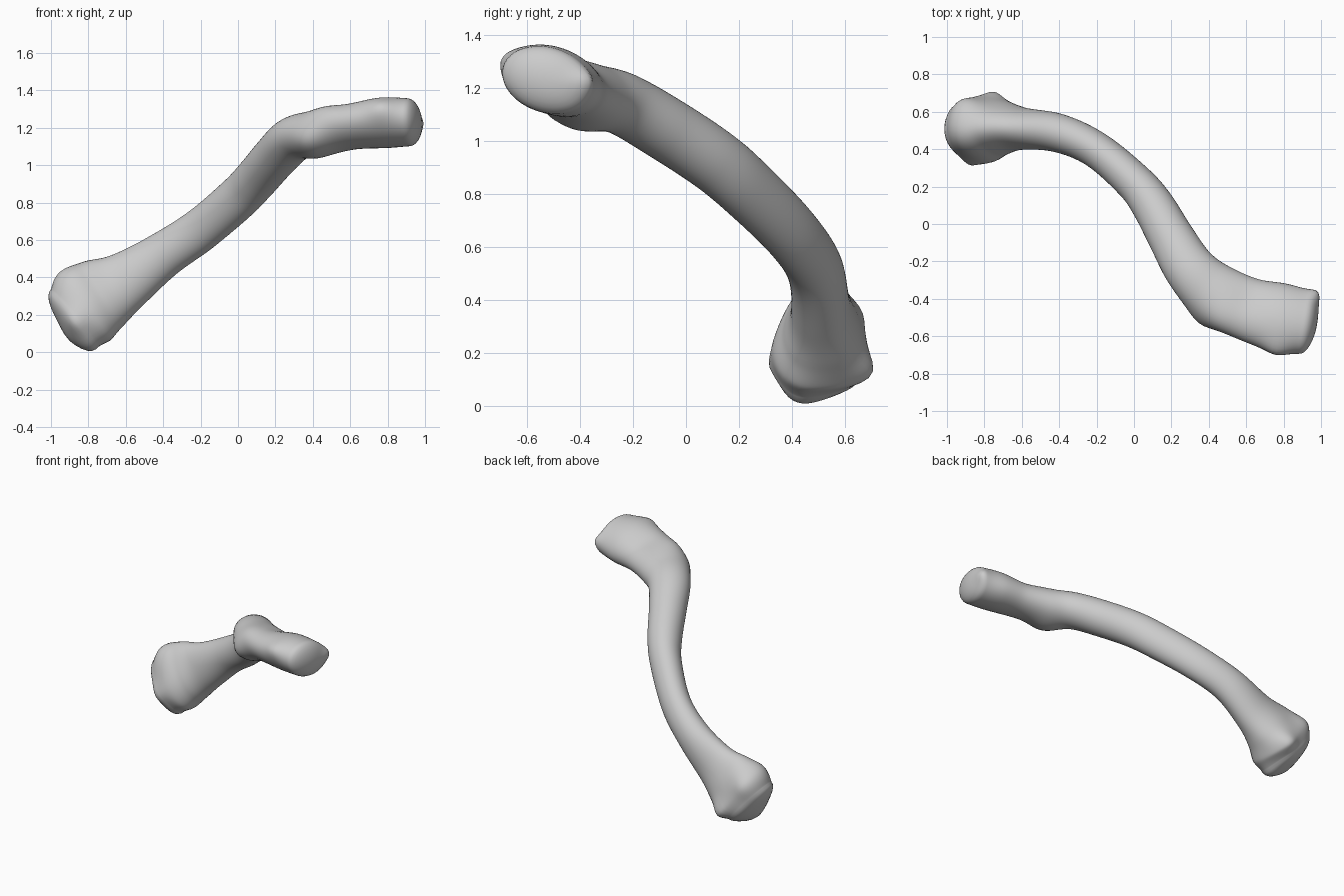
import bpy, bmesh, math
from mathutils import Vector

old = bpy.data.objects.get("Cube")
if old:
    bpy.data.objects.remove(old, do_unlink=True)

SIDES, STEPS = 48, 8

# Sections along the shaft: centre x, y, z, half width, half height, roll, three-cornered amount
STATIONS = [
    (-.87, .50, .185, .165, .19, 0, .05),
    (-.81, .505, .235, .175, .225, 0, .07),
    (-.72, .515, .295, .145, .20, 0, .06),
    (-.60, .51, .375, .112, .16, 0, .03),
    (-.40, .485, .52, .103, .124, 0, 0),
    (-.20, .395, .655, .097, .118, 0, 0),
    (0, .225, .825, .103, .12, 0, 0),
    (.10, .10, .93, .113, .12, 0, 0),
    (.20, -.075, 1.045, .123, .12, 0, 0),
    (.30, -.24, 1.14, .138, .118, -6, 0),
    (.42, -.355, 1.17, .157, .12, -11, 0),
    (.60, -.45, 1.205, .172, .115, -17, 0),
    (.78, -.50, 1.227, .19, .127, -19, 0),
    (.91, -.525, 1.23, .175, .123, -17, 0),
]

# Bony bumps and hollows: place, radius, push
BUMPS = [
    ((-.88, .34, .17), .07, (0, -.025, -.01)),
    ((-.74, .66, .14), .07, (0, .035, -.01)),
    ((-.82, .43, .04), .10, (.01, -.01, -.04)),
    ((-.91, .46, .09), .10, (-.01, 0, -.025)),
    ((-.92, .60, .36), .11, (0, .05, 0)),
    ((-.80, .50, .48), .10, (0, 0, .01)),
    ((.40, -.43, 1.06), .10, (0, 0, -.02)),
    ((.37, -.50, 1.13), .10, (-.01, -.035, -.01)),
    ((.45, -.50, 1.27), .10, (0, -.01, .015)),
    ((.98, -.36, 1.22), .06, (.025, .01, .01)),
    ((.76, -.67, 1.30), .07, (0, -.02, .01)),
    ((.62, -.40, 1.31), .09, (0, 0, -.01)),
]


def spline(a, b, c, d, t):
    """Smooth blend from b to c for each number of a section."""
    return [0.5 * (2*q + (r-p)*t + (2*p - 5*q + 4*r - s)*t*t + (3*q - p - 3*r + s)*t**3)
            for p, q, r, s in zip(a, b, c, d)]


def smooth_sections():
    last = len(STATIONS) - 1
    out = []
    for i in range(last):
        a, d = STATIONS[max(i-1, 0)], STATIONS[min(i+2, last)]
        out += [spline(a, STATIONS[i], STATIONS[i+1], d, k / STEPS) for k in range(STEPS)]
    return out + [list(STATIONS[last])]


def ring(bm, sec, tangent, shrink=1.0, shift=0.0):
    side = Vector((0, 0, 1)).cross(tangent).normalized()
    up = tangent.cross(side)
    roll = math.radians(sec[5])
    across = side * math.cos(roll) + up * math.sin(roll)
    high = up * math.cos(roll) - side * math.sin(roll)
    centre = Vector(sec[:3]) + tangent * shift
    verts = []
    for k in range(SIDES):
        a = math.tau * k / SIDES
        r = shrink * (1 - sec[6] * math.sin(3 * a))
        verts.append(bm.verts.new(centre + across * (sec[3] * r * math.cos(a))
                                  + high * (sec[4] * r * math.sin(a))))
    return verts


# Loft the shaft with rounded ends
bm = bmesh.new()
secs = smooth_sections()
points = [Vector(s[:3]) for s in secs]
n = len(secs)
tangents = [(points[min(i+3, n-1)] - points[max(i-3, 0)]).normalized() for i in range(n)]
cap = [(math.cos(a), math.sin(a)) for a in (math.radians(12 * k) for k in range(1, 8))]
rings = [ring(bm, secs[0], tangents[0], c, -.08 * s) for c, s in reversed(cap)]
rings += [ring(bm, s, t) for s, t in zip(secs, tangents)]
rings += [ring(bm, secs[-1], tangents[-1], c, .07 * s) for c, s in cap]
for lower, upper in zip(rings, rings[1:]):
    for k in range(SIDES):
        j = (k + 1) % SIDES
        bm.faces.new((lower[k], lower[j], upper[j], upper[k]))
bm.faces.new(rings[0])
bm.faces.new(rings[-1])

# Shape the knobs and hollows
for place, radius, push in BUMPS:
    for v in bm.verts:
        d = (v.co - Vector(place)).length / radius
        v.co += Vector(push) * math.exp(-d * d)

bmesh.ops.recalc_face_normals(bm, faces=bm.faces)
mesh = bpy.data.meshes.new("long_bone")
bm.to_mesh(mesh)
bm.free()
bone = bpy.data.objects.new("long_bone", mesh)
bpy.context.collection.objects.link(bone)

# Plain grey bone colour
grey = bpy.data.materials.new("bone_grey")
grey.use_nodes = True
colour = (.6, .6, .6, 1)
grey.diffuse_color = colour
grey.node_tree.nodes["Principled BSDF"].inputs["Base Color"].default_value = colour
mesh.materials.append(grey)

bpy.context.view_layer.objects.active = bone
bone.select_set(True)
bpy.ops.object.shade_smooth_by_angle(angle=math.radians(50))
